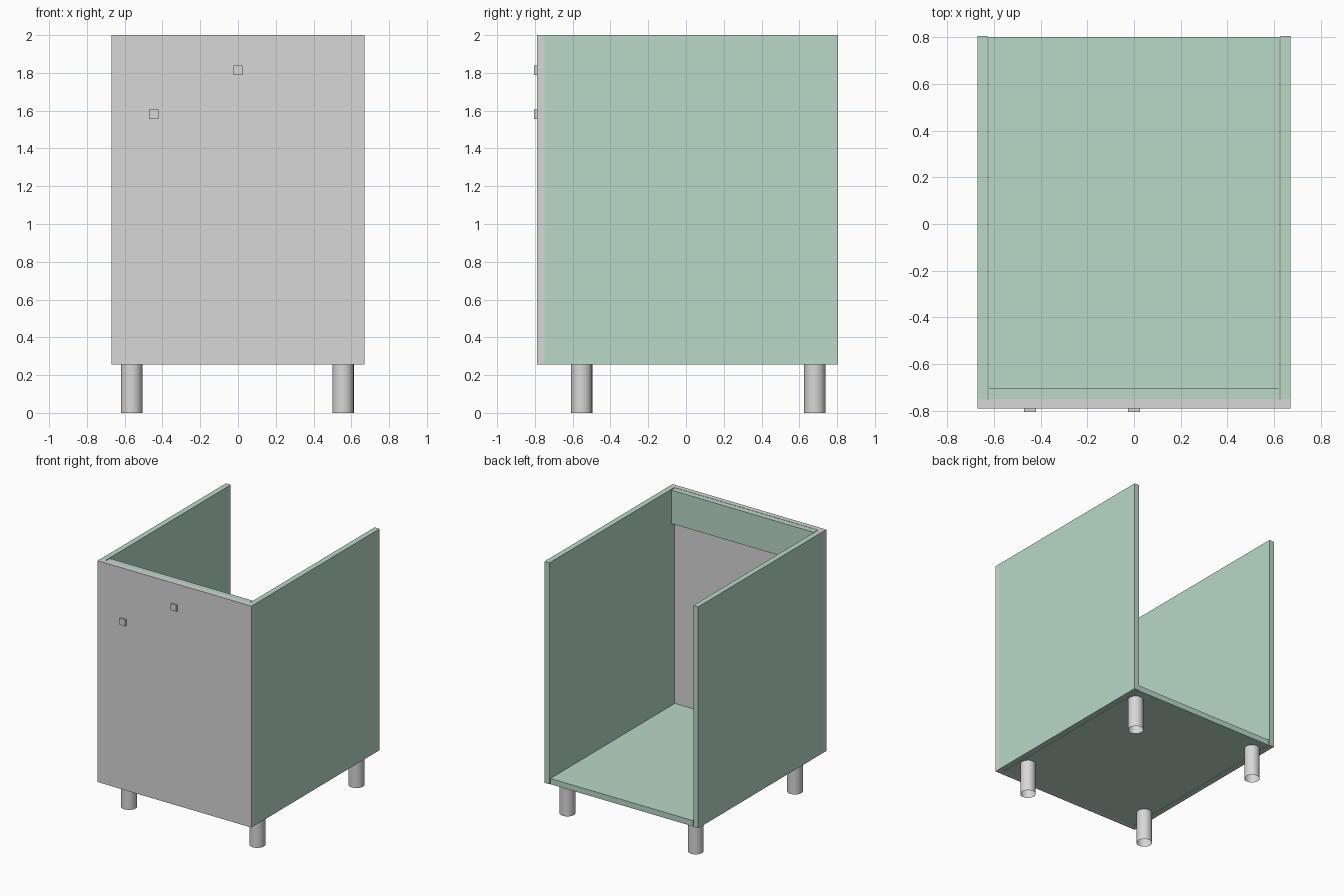
import bpy

# Remove the default cube
old = bpy.data.objects.get("Cube")
if old:
    bpy.data.objects.remove(old, do_unlink=True)


def material(name, rgb):
    m = bpy.data.materials.new(name)
    m.use_nodes = True
    colour = (*rgb, 1)
    m.diffuse_color = colour
    m.node_tree.nodes["Principled BSDF"].inputs["Base Color"].default_value = colour
    return m


GREEN = material("pale_green", (0.48, 0.69, 0.57))
GREY = material("light_grey", (0.68, 0.68, 0.68))


def box(name, mat, low, high):
    """Axis-aligned panel between two opposite corners."""
    centre = [(a + b) / 2 for a, b in zip(low, high)]
    bpy.ops.mesh.primitive_cube_add(size=1, location=centre)
    ob = bpy.context.object
    ob.name = name
    ob.scale = [b - a for a, b in zip(low, high)]
    bpy.ops.object.transform_apply(location=False, rotation=False, scale=True)
    ob.data.materials.append(mat)
    return ob


def leg(name, x, y, height):
    """Open tubular foot."""
    bpy.ops.mesh.primitive_cylinder_add(vertices=24, radius=0.057, depth=height,
                                        end_fill_type='NOTHING',
                                        location=(x, y, height / 2))
    ob = bpy.context.object
    ob.name = name
    ob.data.materials.append(GREY)
    bpy.ops.object.shade_smooth_by_angle()


BASE, TOP = 0.255, 2.0
FRONT, BACK = -0.75, 0.805
OUTER, INNER = 0.67, 0.627
FIT = 0.622          # half width of the panels between the sides
BOARD = 0.045

# Carcass: two sides, floor and top front rail
box("left_side", GREEN, (INNER, FRONT, BASE), (OUTER, BACK, TOP))
box("right_side", GREEN, (-OUTER, FRONT, BASE), (-INNER, BACK, TOP))
box("floor_panel", GREEN, (-FIT, FRONT, BASE), (FIT, BACK - 0.005, BASE + BOARD))
box("front_rail", GREEN, (-FIT, FRONT, 1.735), (FIT, FRONT + BOARD, TOP - 0.002))

# Door with its two square knobs
box("door", GREY, (-OUTER, -0.79, BASE), (OUTER, FRONT, TOP))
for name, x, z in (("top_knob", 0, 1.815), ("side_knob", -0.445, 1.58)):
    box(name, GREY, (x - 0.025, -0.805, z - 0.025), (x + 0.025, -0.79, z + 0.025))

# Four feet
for side, x in (("left", 0.556), ("right", -0.563)):
    for end, y in (("front", -0.553), ("back", 0.682)):
        leg(f"{end}_{side}_leg", x, y, BASE)
